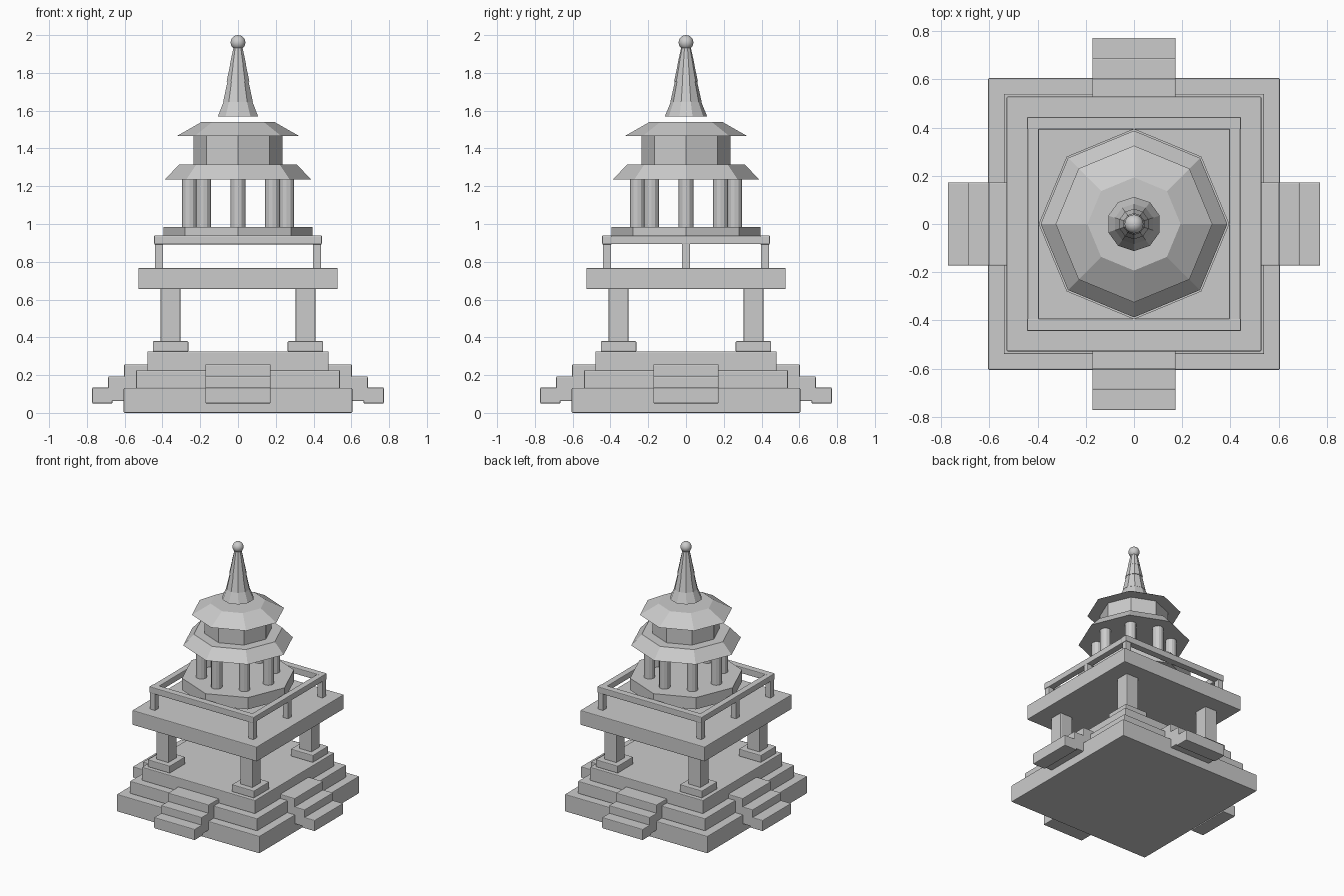
import bpy
import math

cube = bpy.data.objects.get("Cube")
if cube:
    bpy.data.objects.remove(cube, do_unlink=True)

# One plain stone colour
STONE = (0.6, 0.6, 0.6, 1.0)
stone = bpy.data.materials.new("grey_stone")
stone.diffuse_color = STONE
stone.use_nodes = True
stone.node_tree.nodes["Principled BSDF"].inputs["Base Color"].default_value = STONE


def finish(name):
    obj = bpy.context.object
    obj.name = name
    obj.data.materials.append(stone)
    return obj


def block(name, x, y, z, bevel=0.005):
    """Softly bevelled box from (low, high) ranges."""
    spans = (x, y, z)
    bpy.ops.mesh.primitive_cube_add(size=1, location=[(a + b) / 2 for a, b in spans])
    obj = finish(name)
    obj.scale = [b - a for a, b in spans]
    bpy.ops.object.transform_apply(location=False, rotation=False, scale=True)
    mod = obj.modifiers.new("soft_edges", 'BEVEL')
    mod.width = bevel
    mod.segments = 2
    return obj


def slab(name, half, low, high):
    return block(name, (-half, half), (-half, half), (low, high))


def frustum(name, r_low, r_high, low, high, sides=8, x=0, y=0):
    """Prism or tapered prism with a corner on each axis."""
    bpy.ops.mesh.primitive_cone_add(vertices=sides, radius1=r_low, radius2=r_high,
                                    depth=high - low, location=(x, y, (low + high) / 2))
    return finish(name)


# Stepped plinth
slab("plinth_lower", 0.605, 0.0, 0.132)
slab("plinth_middle", 0.54, 0.13, 0.225)
slab("plinth_upper", 0.48, 0.222, 0.326)

# Stairs on all four sides: inner edge, outer edge, bottom, top
TREADS = {"lower": (0.665, 0.772, 0.05, 0.134),
          "middle": (0.55, 0.687, 0.062, 0.193),
          "upper": (0.475, 0.603, 0.12, 0.257)}
WIDTH = (-0.173, 0.173)
for tread, (inner, outer, low, high) in TREADS.items():
    for side, sign in (("left", 1), ("right", -1)):
        reach = sorted((sign * inner, sign * outer))
        block(f"{side}_stair_{tread}", reach, WIDTH, (low, high))
    for side, sign in (("back", 1), ("front", -1)):
        reach = sorted((sign * inner, sign * outer))
        block(f"{side}_stair_{tread}", WIDTH, reach, (low, high))


def around(c, half):
    return (c - half, c + half)


# Corner pillars on square footings, and railing posts
RAIL = 0.418
for sx, x_name in ((1, "left"), (-1, "right")):
    for sy, y_name in ((1, "back"), (-1, "front")):
        px, py = sx * 0.357, sy * 0.357
        tag = f"{y_name}_{x_name}"
        block(f"{tag}_footing", around(px, 0.094), around(py, 0.094), (0.324, 0.38))
        block(f"{tag}_pillar", around(px, 0.052), around(py, 0.052), (0.375, 0.66))
        block(f"{tag}_railing_post", around(sx * RAIL, 0.022),
              around(sy * RAIL, 0.022), (0.76, 0.9))
    block(f"{x_name}_middle_post", around(sx * RAIL, 0.022), around(0, 0.022), (0.76, 0.9))
    block(f"{x_name}_rail", around(sx * RAIL, 0.024), (-RAIL, RAIL), (0.893, 0.938))

# Deck and the cross rails
slab("deck", 0.528, 0.655, 0.767)
for sy, y_name in ((1, "back"), (-1, "front")):
    block(f"{y_name}_rail", (-0.444, 0.444), around(sy * RAIL, 0.026), (0.892, 0.94))

# Eight-sided pavilion
frustum("pavilion_floor", 0.395, 0.395, 0.895, 0.985)
for i in range(8):
    a = i * math.pi / 4
    frustum(f"column_{i + 1}", 0.039, 0.039, 0.98, 1.24, sides=12,
            x=0.258 * math.cos(a), y=0.258 * math.sin(a))
frustum("lower_roof", 0.387, 0.312, 1.235, 1.315)
frustum("drum", 0.236, 0.236, 1.312, 1.468)
frustum("upper_roof", 0.325, 0.193, 1.465, 1.54)

# Spire of stacked tapered sections with a ball on top
frustum("spire_base", 0.112, 0.08, 1.57, 1.648, sides=10)
frustum("spire_lower", 0.083, 0.058, 1.645, 1.758, sides=10)
frustum("spire_middle", 0.063, 0.043, 1.755, 1.848, sides=10)
frustum("spire_upper", 0.045, 0.024, 1.845, 1.94, sides=10)
bpy.ops.mesh.primitive_uv_sphere_add(segments=24, ring_count=12, radius=0.039,
                                     location=(0, 0, 1.961))
finish("finial_ball")
bpy.ops.object.shade_smooth_by_angle(angle=math.radians(40))
